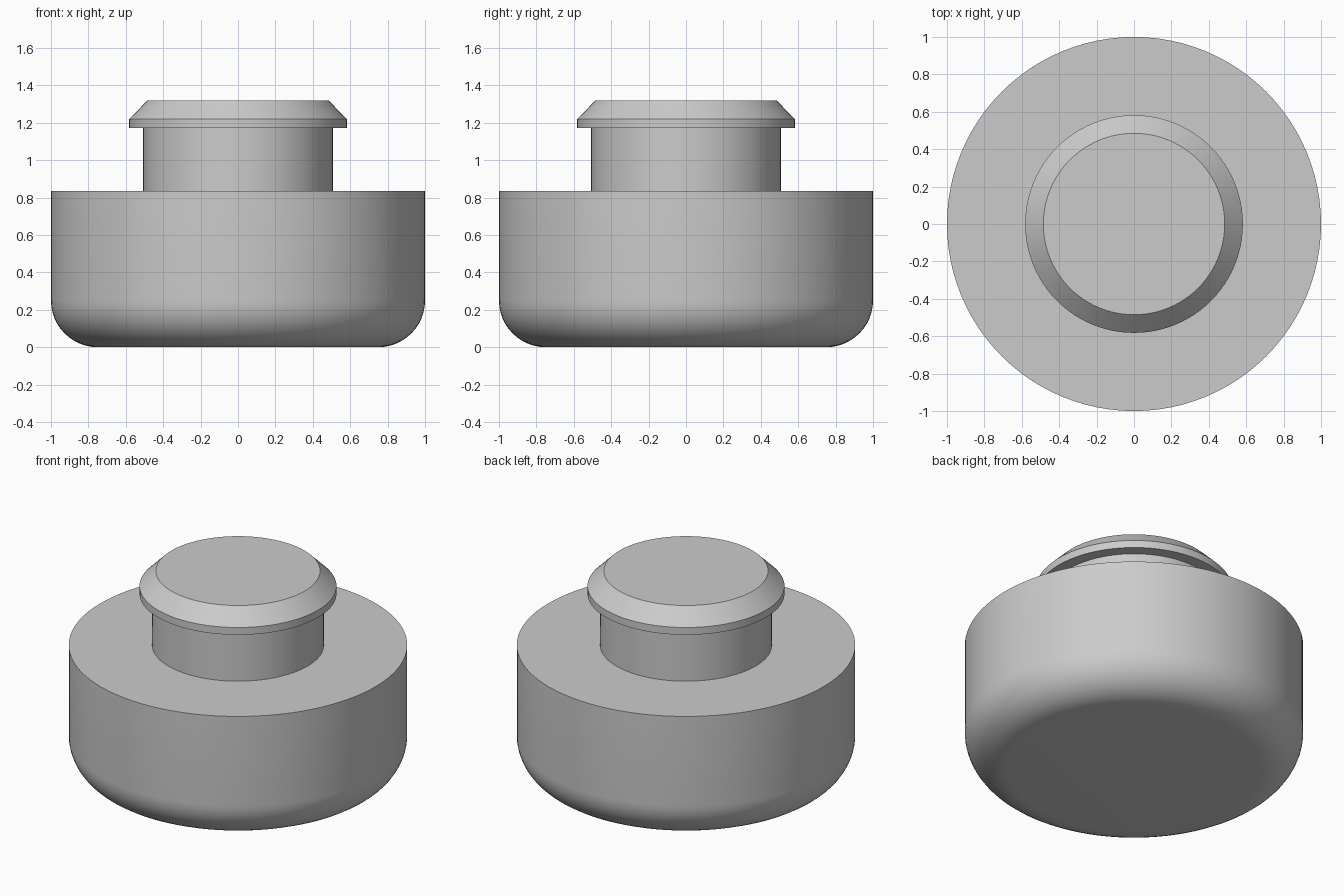
import bpy, bmesh, math

cube = bpy.data.objects.get("Cube")
if cube:
    bpy.data.objects.remove(cube, do_unlink=True)

SEGMENTS = 96
FILLET = 0.25

# Single flat grey
grey = bpy.data.materials.new("plain_grey")
grey.use_nodes = True
colour = (0.6, 0.6, 0.6, 1)
grey.diffuse_color = colour
grey.node_tree.nodes["Principled BSDF"].inputs["Base Color"].default_value = colour


def lathe(name, profile):
    """Revolve an open (radius, height) profile and cap both ends."""
    bm = bmesh.new()
    rings = []
    for r, z in profile:
        rings.append([bm.verts.new((r * math.cos(a), r * math.sin(a), z))
                      for a in (math.tau * i / SEGMENTS for i in range(SEGMENTS))])
    for low, high in zip(rings, rings[1:]):
        for i in range(SEGMENTS):
            j = (i + 1) % SEGMENTS
            bm.faces.new((low[i], low[j], high[j], high[i]))
    bm.faces.new(rings[0][::-1])
    bm.faces.new(rings[-1])
    mesh = bpy.data.meshes.new(name)
    bm.to_mesh(mesh)
    bm.free()
    mesh.materials.append(grey)
    obj = bpy.data.objects.new(name, mesh)
    bpy.context.collection.objects.link(obj)
    bpy.ops.object.select_all(action="DESELECT")
    obj.select_set(True)
    bpy.context.view_layer.objects.active = obj
    bpy.ops.object.shade_smooth_by_angle(angle=math.radians(30))
    return obj


# Rounded underside of the foot
steps = 12
underside = [(1 - FILLET + FILLET * math.sin(t), FILLET - FILLET * math.cos(t))
             for t in (math.pi / 2 * i / steps for i in range(steps + 1))]

# Foot shoulder, neck, retaining lip and chamfered head
upper = [(1, 0.835), (0.507, 0.835), (0.507, 1.172),
         (0.582, 1.172), (0.582, 1.22), (0.485, 1.318)]

lathe("push_in_foot", underside + upper)
